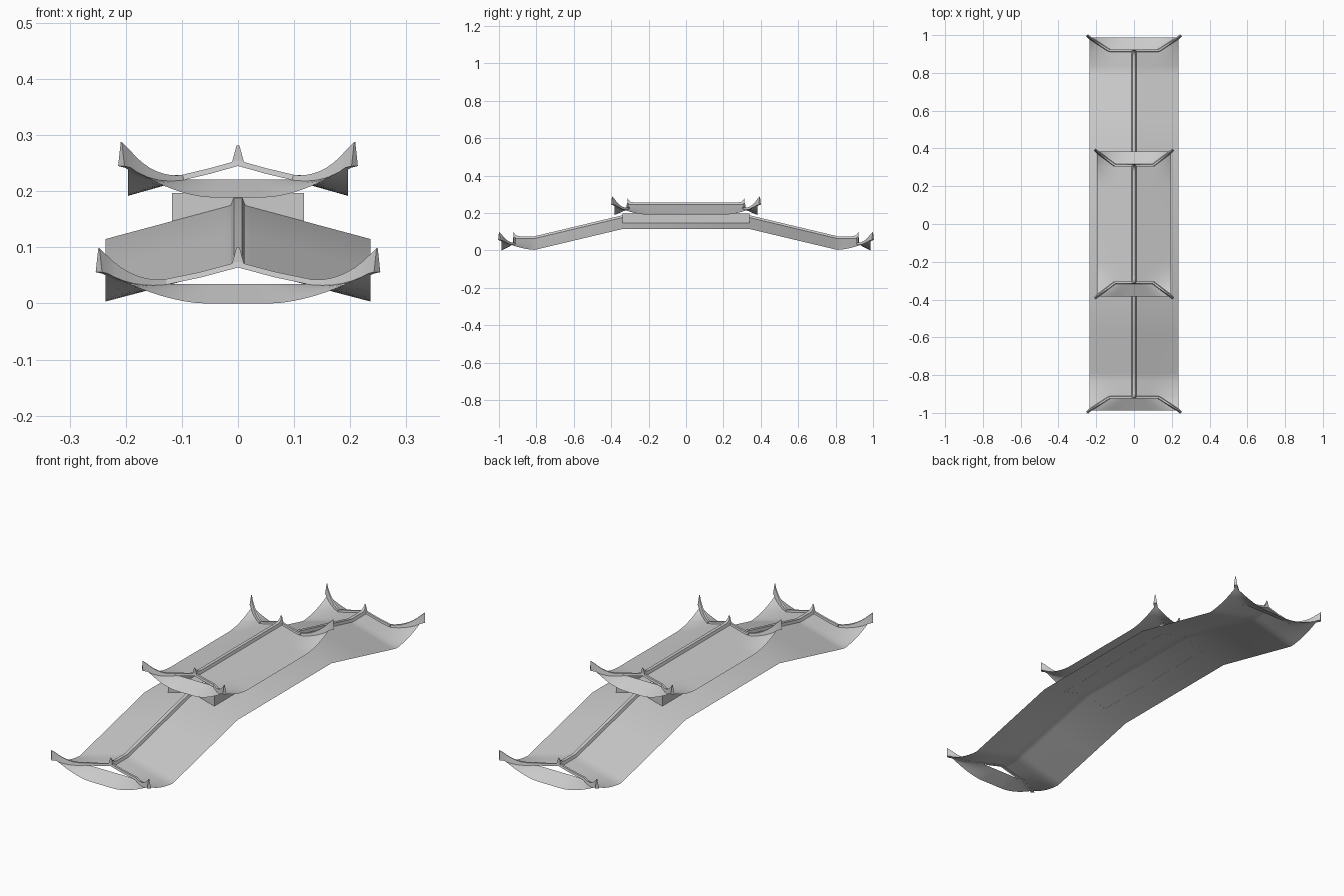
import bpy, math
from mathutils import Vector

if "Cube" in bpy.data.objects:
    bpy.data.objects.remove(bpy.data.objects["Cube"])


def lerp(a, b, t):
    return a + (b - a) * t


def make(name, verts, faces, axes, smooth=True):
    me = bpy.data.meshes.new(name)
    me.from_pydata([tuple(v) for v in verts], [], faces)
    me.update()
    ob = bpy.data.objects.new(name, me)
    bpy.context.collection.objects.link(ob)
    if any(axes):
        m = ob.modifiers.new("mirror", 'MIRROR')
        m.use_axis = axes
        m.merge_threshold = 0.0005
    if smooth:
        bpy.ops.object.select_all(action='DESELECT')
        bpy.context.view_layer.objects.active = ob
        ob.select_set(True)
        bpy.ops.object.shade_smooth_by_angle(angle=math.radians(30))
    return ob


def grid(name, rows, axes=(True, True, False), flip=False):
    n = len(rows[0])
    verts = [p for r in rows for p in r]
    faces = []
    for j in range(len(rows) - 1):
        for i in range(n - 1):
            a = j * n + i
            f = (a, a + 1, a + n + 1, a + n)
            faces.append(f[::-1] if flip else f)
    return make(name, verts, faces, axes)


def bar(name, path, axes, width=0.02, taper=0.5):
    """Tapered bar swept along (x, y, z, height) points."""
    verts, faces = [], []
    for i, (x, y, z, h) in enumerate(path):
        a, b = path[max(i - 1, 0)], path[min(i + 1, len(path) - 1)]
        d = Vector((b[0] - a[0], b[1] - a[1], 0)).normalized()
        s = Vector((-d.y, d.x, 0)) * width / 2
        p = Vector((x, y, z - 0.002))
        q = Vector((x, y, z + h))
        k = taper * min(1, 0.012 / h)
        verts += [p - s, p + s, q + s * k, q - s * k]
    for i in range(len(path) - 1):
        for k in range(4):
            a, b = i * 4 + k, i * 4 + (k + 1) % 4
            faces.append((a, a + 4, b + 4, b))
    e = len(verts) - 4
    faces += [(0, 1, 2, 3), (e + 3, e + 2, e + 1, e)]
    return make(name, verts, faces, axes)


def roof(name, W, L, gx, gy, lift_y, slope, ridge, rows_y, skirt_z):
    """Hip-and-gable roof with upturned corners, built as one quarter and mirrored."""
    def hip_x(y):
        return lerp(gx, W, (y - gy) / (L - gy))

    def surf(x, y):
        ly = max(0, (y - lift_y) / (L - lift_y)) ** 2
        lx = max(0, (x - 0.35 * W) / (0.65 * W)) ** 1.5
        return ridge(y) - slope * x + 0.052 * ly * lx

    N = 10
    # long side slope
    grid(name + "_side_slope",
         [[(W * i / N, y, surf(W * i / N, y)) for i in range(N + 1)] for y in rows_y])
    # upturned corner outside the gable line
    ys = [lerp(gy, L, j / 6) for j in range(7)]
    grid(name + "_corner",
         [[(x, y, surf(x, y)) for x in (lerp(hip_x(y), W, i / 6) for i in range(7))]
          for y in ys])
    # end skirt under the open gable
    top, edge_hi = surf(gx, gy), surf(W, L)
    rows = []
    for j, y in enumerate(ys):
        v, r = j / 6, []
        hx = hip_x(y)
        fix = surf(hx, y) - lerp(top, edge_hi, v)
        for i in range(13):
            u = i / 12
            low = skirt_z + (edge_hi - skirt_z) * max(0, (u - 0.25) / 0.75) ** 1.7
            r.append((hx * u, y, lerp(top, low, v) + fix * u ** 3))
        rows.append(r)
    grid(name + "_end_skirt", rows)
    # main ridge with pointed end finials
    path = [(0, y, ridge(y), 0.01) for y in rows_y if y < gy - 0.035]
    for dy, h in ((-0.03, 0.010), (-0.012, 0.014), (-0.003, 0.022), (0.004, 0.034)):
        path.append((0, gy + dy, ridge(gy), h))
    bar(name + "_main_ridge", path, (False, True, False), 0.025, 0.6)
    # gable ridge
    bar(name + "_gable_ridge",
        [(gx * t, gy, surf(gx * t, gy), 0.008) for t in (0, 0.5, 1)],
        (True, True, False), 0.014, 0.7)
    # hip ridge sweeping up to a pointed tip
    path = []
    for k in range(9):
        t = k / 8
        y = lerp(gy, L, t)
        path.append((hip_x(y), y, surf(hip_x(y), y), 0.008 + 0.024 * t ** 2))
    path.append((W + 0.012, L + 0.012, edge_hi + 0.003, 0.041))
    bar(name + "_hip_ridge", path, (True, True, False), 0.016, 0.6)


def lower_ridge(y):
    return lerp(0.178, 0.066, min(1, max(0, (y - 0.34) / 0.47)))


# lower roof follows the arch of the bridge
roof("lower_roof", 0.236, 0.987, 0.13, 0.918, 0.79, 0.268, lower_ridge,
     [0, 0.34, 0.57, 0.79, 0.81, 0.837, 0.864, 0.891, 0.918], 0.0)

# upper roof is level
roof("upper_roof", 0.196, 0.383, 0.1, 0.31, 0.2, 0.282, lambda y: 0.247,
     [0, 0.2, 0.222, 0.244, 0.266, 0.288, 0.31], 0.189)

# clerestory walls between the roofs, sitting on the lower slopes
bx, by, zt = 0.118, 0.34, 0.197
zb, zr = 0.146, 0.178
make("clerestory_side_wall",
     [(bx, -by, zb), (bx, by, zb), (bx, by, zt), (bx, -by, zt)],
     [(0, 1, 2, 3)], (True, False, False), False)
make("clerestory_end_wall",
     [(bx, by, zb), (0, by, zr), (-bx, by, zb), (-bx, by, zt), (bx, by, zt)],
     [(0, 1, 2, 3, 4)], (False, True, False), False)
